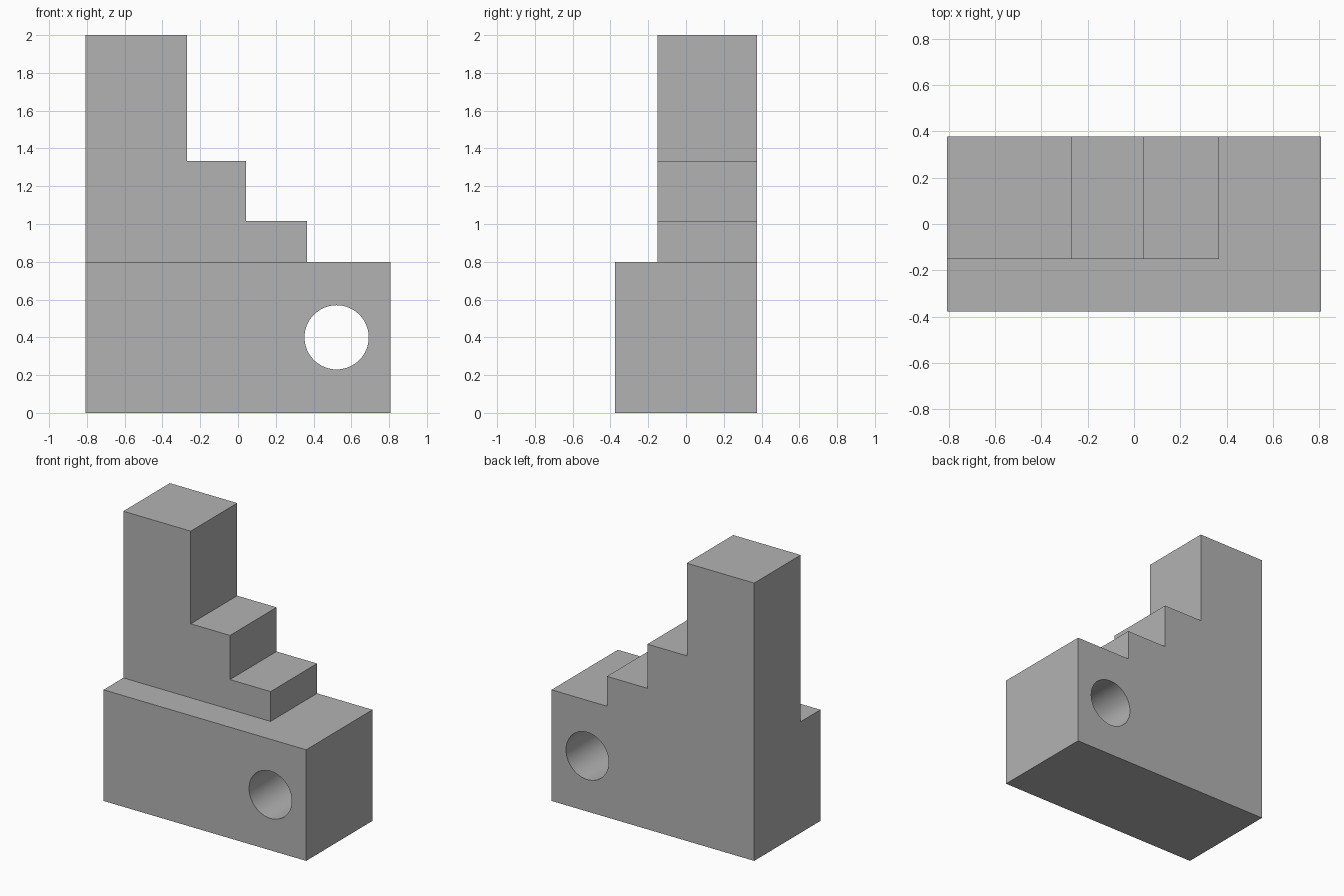
import bpy, bmesh
from math import radians, pi

cube = bpy.data.objects.get("Cube")
if cube:
    bpy.data.objects.remove(cube, do_unlink=True)

W, D = 0.807, 0.377          # half width and half depth
BASE_TOP = 0.8
STEP_FRONT = -0.152

grey = bpy.data.materials.new("plain grey")
grey.use_nodes = True
colour = (0.45, 0.45, 0.45, 1)
grey.diffuse_color = colour
grey.node_tree.nodes["Principled BSDF"].inputs["Base Color"].default_value = colour


def extrude_profile(name, profile, y0, y1):
    """Closed solid from an (x, z) outline running from y0 to y1."""
    bm = bmesh.new()
    face = bm.faces.new([bm.verts.new((x, y0, z)) for x, z in profile])
    new = bmesh.ops.extrude_face_region(bm, geom=[face], use_keep_orig=True)["geom"]
    verts = [g for g in new if isinstance(g, bmesh.types.BMVert)]
    bmesh.ops.translate(bm, verts=verts, vec=(0, y1 - y0, 0))
    bmesh.ops.recalc_face_normals(bm, faces=bm.faces)
    mesh = bpy.data.meshes.new(name)
    bm.to_mesh(mesh)
    bm.free()
    mesh.materials.append(grey)
    obj = bpy.data.objects.new(name, mesh)
    bpy.context.collection.objects.link(obj)
    return obj


def combine(target, tool, operation):
    """Apply a boolean and discard the tool object."""
    mod = target.modifiers.new(operation.lower(), "BOOLEAN")
    mod.operation, mod.solver, mod.object = operation, "EXACT", tool
    bpy.context.view_layer.objects.active = target
    bpy.ops.object.modifier_apply(modifier=mod.name)
    bpy.data.objects.remove(tool, do_unlink=True)


# Base block
body = extrude_profile("stepped_block", [(-W, 0), (W, 0), (W, BASE_TOP), (-W, BASE_TOP)], -D, D)

# Tower with descending steps, flush with the back and right end
steps = [(-0.27, 2.0), (0.043, 1.333), (0.366, 1.015)]
outline = [(-W, BASE_TOP), (-W, 2.0)]
for i, (x, z) in enumerate(steps):
    below = steps[i + 1][1] if i + 1 < len(steps) else BASE_TOP
    outline += [(x, z), (x, below)]
tower = extrude_profile("stepped_tower", outline, STEP_FRONT, D)
combine(body, tower, "UNION")

# Round hole through the base
bpy.ops.mesh.primitive_cylinder_add(vertices=64, radius=0.17, depth=2,
                                    location=(0.522, 0, 0.4), rotation=(pi / 2, 0, 0))
drill = bpy.context.object
drill.name = "hole_cutter"
drill.hide_render = True
drill.data.materials.append(grey)
combine(body, drill, "DIFFERENCE")

# Smooth hole wall, crisp edges elsewhere
bpy.ops.object.select_all(action="DESELECT")
body.select_set(True)
bpy.context.view_layer.objects.active = body
bpy.ops.object.shade_smooth_by_angle(angle=radians(30))
